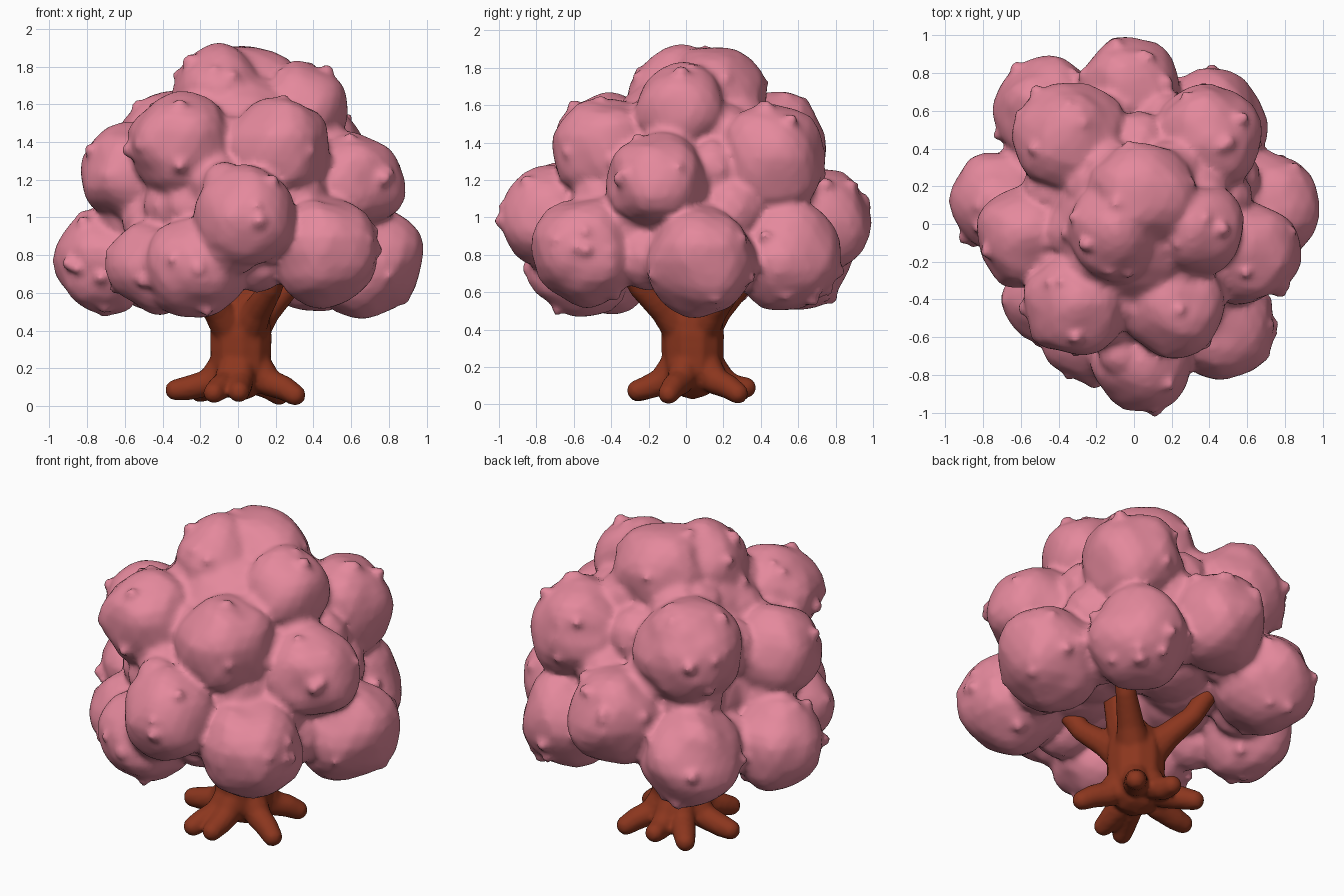
import bpy, bmesh, math, random
from itertools import combinations
from mathutils import Vector, Matrix, noise

random.seed(7)
if "Cube" in bpy.data.objects:
    bpy.data.objects.remove(bpy.data.objects["Cube"])


def material(name, colour):
    m = bpy.data.materials.new(name)
    m.use_nodes = True
    m.diffuse_color = (*colour, 1)
    m.node_tree.nodes["Principled BSDF"].inputs["Base Color"].default_value = (*colour, 1)
    return m


def ball(bm, centre, radius, detail=2, lump=0.0):
    """Add a sphere, optionally made lumpy with noise."""
    centre = Vector(centre)
    made = bmesh.ops.create_icosphere(bm, subdivisions=detail, radius=radius,
                                      matrix=Matrix.Translation(centre))
    if lump:
        for v in made["verts"]:
            v.co += (v.co - centre).normalized() * lump * noise.noise(v.co * 5)


def limb(bm, points):
    """Chain of overlapping balls through (x, y, z, radius) points."""
    for a, b in zip(points, points[1:]):
        a, b = Vector(a), Vector(b)
        steps = max(2, math.ceil((b - a).length / 0.02))
        for i in range(steps + 1):
            p = a.lerp(b, i / steps)
            ball(bm, p[:3], p[3])


def fused(name, bm, mat, voxel, smoothing):
    """Merge overlapping pieces into a single soft skin."""
    mesh = bpy.data.meshes.new(name)
    bm.to_mesh(mesh)
    bm.free()
    obj = bpy.data.objects.new(name, mesh)
    bpy.context.collection.objects.link(obj)
    mesh.materials.append(mat)
    remesh = obj.modifiers.new("fuse", 'REMESH')
    remesh.mode = 'VOXEL'
    remesh.voxel_size = voxel
    remesh.use_smooth_shade = True
    soften = obj.modifiers.new("soften", 'SMOOTH')
    soften.factor = 0.5
    soften.iterations = smoothing


pink = material("blossom pink", (0.78, 0.25, 0.335))
brown = material("bark brown", (0.26, 0.037, 0.013))

# Trunk with a flared base
CX, CY = 0.015, 0.035
wood = bmesh.new()
limb(wood, [(CX, CY, 0.19, 0.165), (CX, CY, 0.26, 0.168),
            (CX, CY, 0.36, 0.172), (CX, CY, 0.44, 0.165)])

# Roots: angle in degrees, reach and height of the tip
for angle, reach, tip in [(50, 0.37, 0.06), (95, 0.34, 0.09), (130, 0.39, 0.075), (180, 0.40, 0.085),
                          (244, 0.38, 0.07), (268, 0.35, 0.075), (336, 0.37, 0.058)]:
    c, s = math.cos(math.radians(angle)), math.sin(math.radians(angle))
    limb(wood, [(CX + c * d, CY + s * d, z, r) for d, z, r in
                [(0.08, 0.22, 0.09), (0.16, 0.125, 0.075),
                 (reach - 0.12, 0.095, 0.067), (reach - 0.055, tip, 0.058)]])

# Branches reaching into the crown
for angle in (40, 130, 225, 300):
    c, s = math.cos(math.radians(angle)), math.sin(math.radians(angle))
    limb(wood, [(CX + c * d, CY + s * d, z, r) for d, z, r in
                [(0.06, 0.4, 0.11), (0.17, 0.5, 0.08),
                 (0.32, 0.62, 0.062), (0.4, 0.74, 0.06)]])
limb(wood, [(CX, CY, 0.44, 0.15), (0.08, 0, 0.6, 0.1), (0.1, 0, 0.74, 0.1)])
fused("trunk", wood, brown, 0.014, 4)

# Blossom clusters: x, y, z, radius
clusters = [
    (0.04, 0.15, 1.64, 0.29), (-0.10, -0.03, 1.64, 0.265), (0.35, -0.03, 1.58, 0.235),
    (-0.31, -0.42, 1.385, 0.28), (0.21, -0.43, 1.36, 0.28),
    (0.40, 0.46, 1.32, 0.29), (-0.34, 0.46, 1.37, 0.305),
    (-0.57, -0.06, 1.23, 0.27), (0.61, -0.15, 1.19, 0.27),
    (0.04, -0.73, 1.00, 0.27), (-0.22, -0.57, 0.74, 0.275),
    (0.45, -0.53, 0.82, 0.295), (-0.45, -0.40, 0.74, 0.24),
    (-0.71, 0.12, 0.77, 0.275), (0.68, 0.08, 0.77, 0.30),
    (0.42, 0.54, 0.79, 0.29), (-0.02, 0.71, 0.98, 0.28), (-0.46, 0.59, 0.79, 0.29),
]
crown = bmesh.new()
for x, y, z, r in clusters:
    ball(crown, (x, y, z), r, 3, 0.04)
    # Little buds over each cluster
    for _ in range(9):
        d = Vector([random.gauss(0, 1) for _ in range(3)]).normalized()
        ball(crown, Vector((x, y, z)) + d * r * 0.98, random.uniform(0.026, 0.042))

# Soft bridges between neighbouring clusters, set a little inwards
for a, b in combinations([Vector(c) for c in clusters], 2):
    if (a.xyz - b.xyz).length < 1.3 * (a.w + b.w):
        x, y, z, r = a.lerp(b, 0.5)
        ball(crown, (x * 0.9, y * 0.9, z), r * 0.64)

# Bulges on the front cluster
ball(crown, (-0.07, -0.69, 1.18), 0.12)
ball(crown, (-0.04, -0.70, 0.88), 0.2)

# Hidden core that joins the clusters
ball(crown, (0, 0, 1.32), 0.46, 3)
for i in range(8):
    a = math.tau * i / 8
    ball(crown, (0.3 * math.cos(a), 0.3 * math.sin(a), 1.02), 0.33, 3)
fused("blossom_crown", crown, pink, 0.02, 4)
